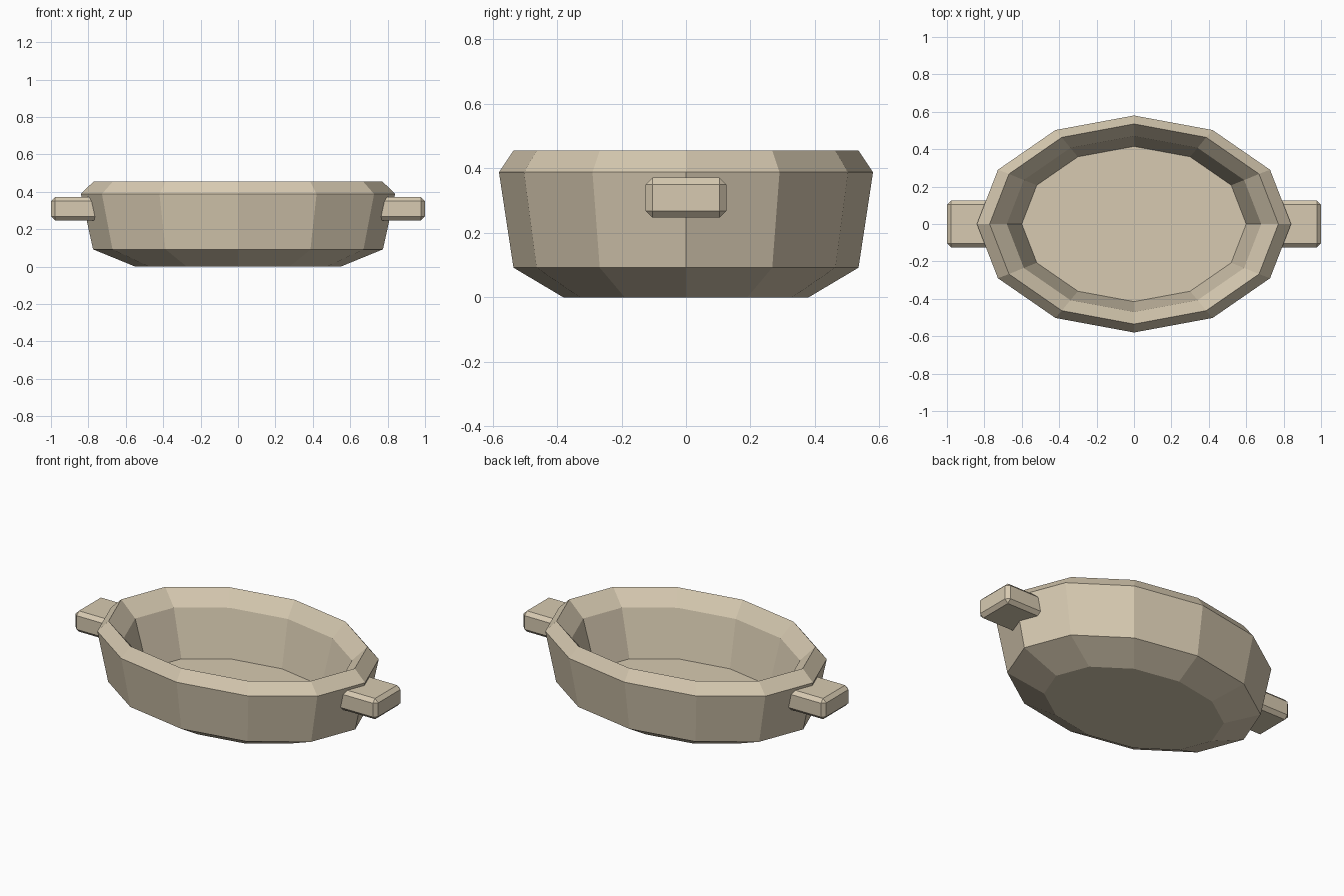
import bpy, bmesh
from math import cos, sin, pi

cube = bpy.data.objects.get("Cube")
if cube:
    bpy.data.objects.remove(cube, do_unlink=True)

# Single clay colour
clay = bpy.data.materials.new("warm_clay")
clay.use_nodes = True
colour = (0.68, 0.59, 0.44, 1)
clay.diffuse_color = colour
clay.node_tree.nodes["Principled BSDF"].inputs["Base Color"].default_value = colour

SIDES = 12


def add_object(name, bm):
    bmesh.ops.recalc_face_normals(bm, faces=bm.faces)
    mesh = bpy.data.meshes.new(name)
    bm.to_mesh(mesh)
    bm.free()
    mesh.materials.append(clay)
    obj = bpy.data.objects.new(name, mesh)
    bpy.context.collection.objects.link(obj)
    return obj


# Oval dish: profile of (x radius, y radius, height) from underside to inner floor
profile = [
    (0.55, 0.38, 0.0),
    (0.775, 0.535, 0.092),
    (0.84, 0.58, 0.388),
    (0.772, 0.535, 0.455),
    (0.68, 0.47, 0.365),
    (0.60, 0.415, 0.088),
]
bm = bmesh.new()
rings = []
for rx, ry, z in profile:
    angles = [2 * pi * i / SIDES for i in range(SIDES)]
    rings.append([bm.verts.new((rx * cos(a), ry * sin(a), z)) for a in angles])
for low, high in zip(rings, rings[1:]):
    for i in range(SIDES):
        j = (i + 1) % SIDES
        bm.faces.new((low[i], low[j], high[j], high[i]))
bm.faces.new(rings[0])
bm.faces.new(rings[-1])
add_object("oval_dish", bm)

# Chamfered block handles, set into the wall at each end
for name, side in (("left_handle", 1), ("right_handle", -1)):
    bm = bmesh.new()
    bmesh.ops.create_cube(bm, size=1)
    for v in bm.verts:
        v.co = (side * 0.865 + v.co.x * 0.27, v.co.y * 0.25, 0.309 + v.co.z * 0.124)
    bmesh.ops.bevel(bm, geom=bm.edges[:], offset=0.021, segments=1, affect='EDGES')
    add_object(name, bm)
